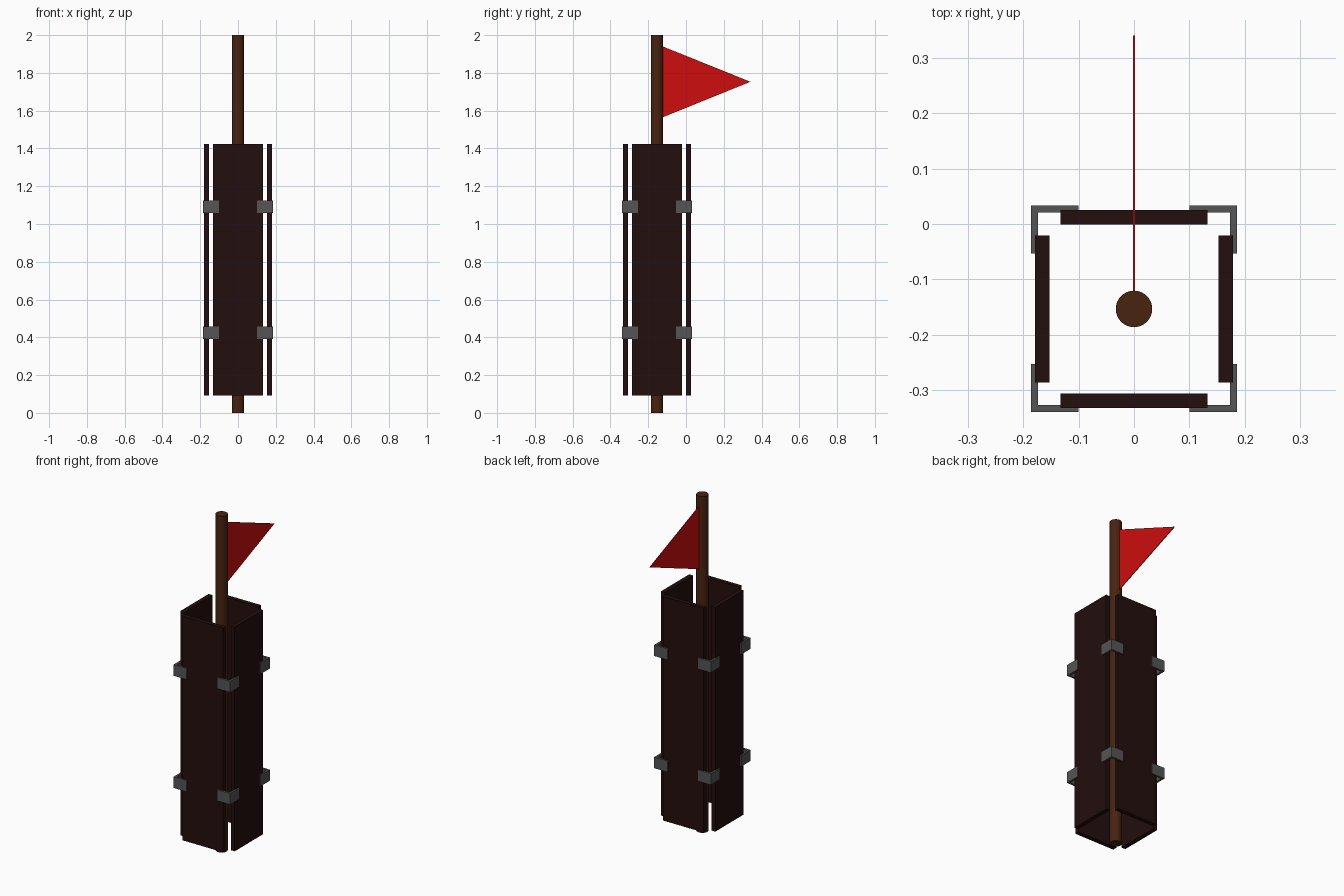
import bpy, bmesh, math
from mathutils import Vector

if "Cube" in bpy.data.objects:
    bpy.data.objects.remove(bpy.data.objects["Cube"])

CY = -0.1535  # centre line of the pole and casing


def material(name, rgb):
    m = bpy.data.materials.new(name)
    m.diffuse_color = (*rgb, 1)
    m.use_nodes = True
    m.node_tree.nodes["Principled BSDF"].inputs["Base Color"].default_value = m.diffuse_color
    return m


dark_wood = material("dark wood", (0.016, 0.0045, 0.004))
brown_wood = material("brown wood", (0.065, 0.017, 0.005))
grey_metal = material("grey metal", (0.09, 0.09, 0.09))
red_cloth = material("red cloth", (0.62, 0.004, 0.004))


def prism(name, outline, depth, mat, place):
    """Extrude a 2D outline; place(u, v, w) maps it into the scene."""
    bm = bmesh.new()
    face = bm.faces.new([bm.verts.new(place(u, v, 0)) for u, v in outline])
    ext = bmesh.ops.extrude_face_region(bm, geom=[face])
    shift = Vector(place(0, 0, depth)) - Vector(place(0, 0, 0))
    new = [g for g in ext["geom"] if isinstance(g, bmesh.types.BMVert)]
    bmesh.ops.translate(bm, verts=new, vec=shift)
    bmesh.ops.recalc_face_normals(bm, faces=bm.faces)
    mesh = bpy.data.meshes.new(name)
    bm.to_mesh(mesh)
    bm.free()
    mesh.materials.append(mat)
    ob = bpy.data.objects.new(name, mesh)
    bpy.context.collection.objects.link(ob)
    return ob


# Pole
bpy.ops.mesh.primitive_cylinder_add(vertices=32, radius=0.033, depth=2, location=(0, CY, 1))
pole = bpy.context.object
pole.name = "pole"
pole.data.materials.append(brown_wood)
bpy.ops.object.shade_smooth_by_angle(angle=math.radians(40))

# Triangular flag
prism("flag", [(-0.123, 1.565), (-0.123, 1.94), (0.341, 1.753)], 0.004, red_cloth,
      lambda u, v, w: (w - 0.002, u, v))

# Four planks and four corner brackets per level, repeated by quarter turns
plank = [(-0.133, -0.179), (0.133, -0.179), (0.133, -0.153), (-0.133, -0.153)]
o, i, e = 0.1865, 0.174, 0.1
bracket = [(o, -o), (o, -e), (i, -e), (i, -i), (e, -i), (e, -o)]
for k, side in enumerate(("front", "right", "back", "left")):
    c, s = ((1, 0), (0, 1), (-1, 0), (0, -1))[k]

    def turned(z0):
        return lambda u, v, w: (c * u - s * v, CY + s * u + c * v, z0 + w)

    prism(side + "_plank", plank, 1.333, dark_wood, turned(0.091))
    for level, z0 in (("lower", 0.391), ("upper", 1.058)):
        prism(f"{side}_{level}_bracket", bracket, 0.066, grey_metal, turned(z0))
